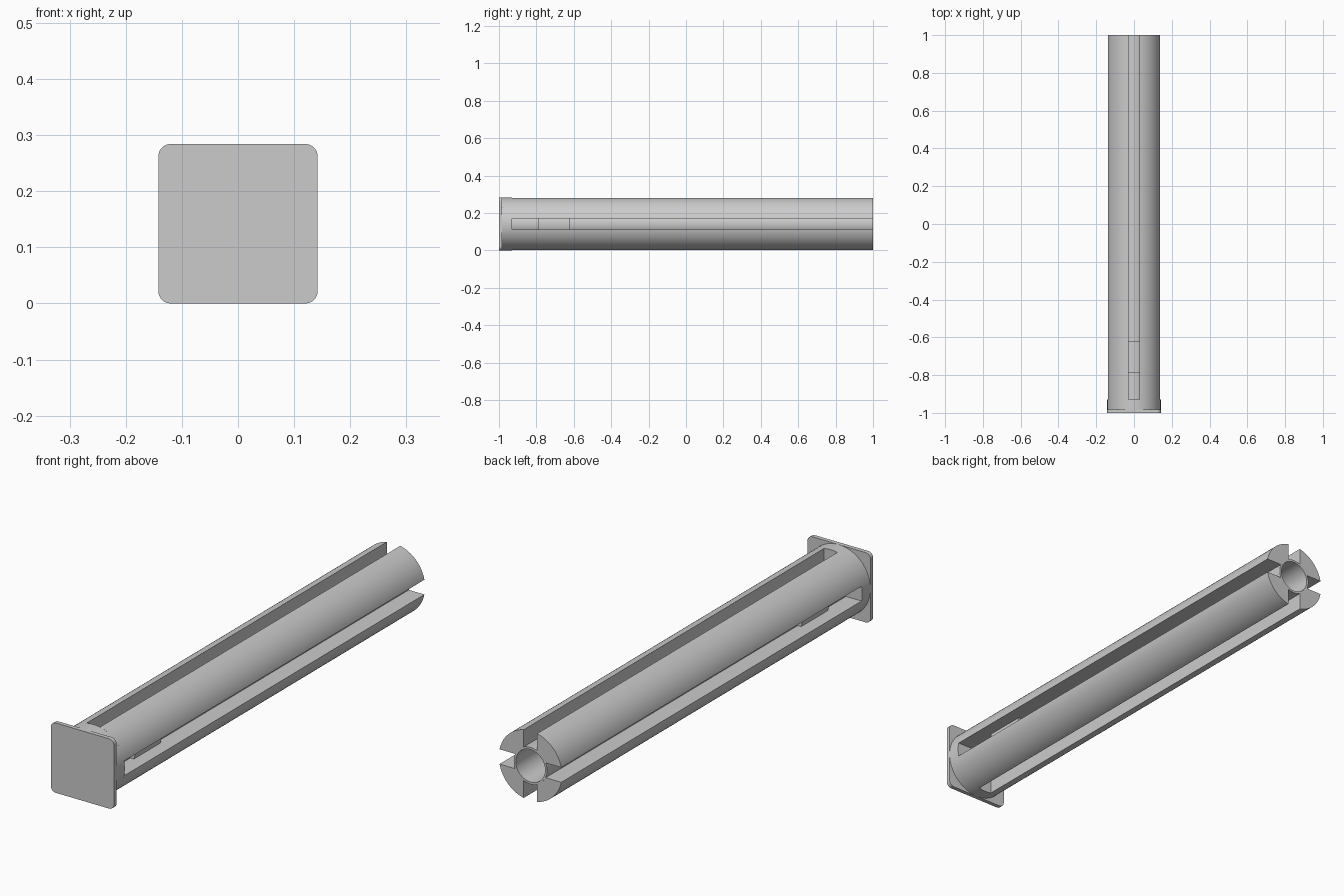
import bpy, math
from mathutils import Vector

cube = bpy.data.objects.get("Cube")
if cube:
    bpy.data.objects.remove(cube)

HALF = 0.142        # plate half width and body radius
CORE = 0.075        # core tube radius
BORE = 0.066
SLOT = 0.03         # half of the slot width
PLATE_BACK = -0.983
SLOT_START = -0.93

grey = bpy.data.materials.new("plain grey")
grey.use_nodes = True
grey.diffuse_color = (0.6, 0.6, 0.6, 1)
grey.node_tree.nodes["Principled BSDF"].inputs["Base Color"].default_value = (0.6, 0.6, 0.6, 1)


def add_object(name, verts, faces):
    mesh = bpy.data.meshes.new(name)
    mesh.from_pydata([Vector(v) + Vector((0, 0, HALF)) for v in verts], [], faces)
    mesh.materials.append(grey)
    obj = bpy.data.objects.new(name, mesh)
    bpy.context.collection.objects.link(obj)
    bpy.ops.object.select_all(action="DESELECT")
    obj.select_set(True)
    bpy.context.view_layer.objects.active = obj
    bpy.ops.object.mode_set(mode="EDIT")
    bpy.ops.mesh.select_all(action="SELECT")
    bpy.ops.mesh.normals_make_consistent(inside=False)
    bpy.ops.object.mode_set(mode="OBJECT")
    bpy.ops.object.shade_smooth_by_angle(angle=math.radians(30))
    return obj


def arc(radius, start, end, steps, cx=0, cz=0):
    angles = [start + (end - start) * i / steps for i in range(steps + 1)]
    return [(cx + radius * math.cos(a), cz + radius * math.sin(a)) for a in angles]


def prism(name, outline, y0, y1):
    """Extrude an x-z outline along y."""
    n = len(outline)
    verts = [(x, y, z) for y in (y0, y1) for x, z in outline]
    faces = [tuple(range(n)), tuple(range(n, 2 * n))]
    faces += [(i, (i + 1) % n, n + (i + 1) % n, n + i) for i in range(n)]
    return add_object(name, verts, faces)


def lathe(name, profile, steps=64):
    """Turn a (radius, y) profile about the long axis, capping both ends."""
    verts = [(x, y, z) for r, y in profile
             for x, z in arc(r, 0, math.tau, steps)[:-1]]
    faces = [(k * steps + i, k * steps + (i + 1) % steps,
              (k + 1) * steps + (i + 1) % steps, (k + 1) * steps + i)
             for k in range(len(profile) - 1) for i in range(steps)]
    last = (len(profile) - 1) * steps
    faces += [tuple(range(steps)), tuple(range(last, last + steps))]
    return add_object(name, verts, faces)


# Square end plate with rounded corners
corner = 0.022
inset = HALF - corner
plate = []
for k, (sx, sz) in enumerate([(1, 1), (-1, 1), (-1, -1), (1, -1)]):
    plate += arc(corner, k * math.pi / 2, (k + 1) * math.pi / 2, 8, sx * inset, sz * inset)
prism("end_plate", plate, -1, PLATE_BACK)

# Solid round base between the plate and the slots
lathe("solid_base", [(HALF, PLATE_BACK), (HALF, SLOT_START)])

# Core tube with an open bore at the back
lathe("core_tube", [(CORE, SLOT_START), (CORE, 1), (BORE, 1), (BORE, 0.83)])

# Raised collar seen inside the slots
lathe("core_collar", [(0.09, -0.79), (0.09, -0.62)])

# Four outer segments separated by straight slots
outer = math.asin(SLOT / HALF)
inner = math.asin(SLOT / CORE)
names = ["upper_left", "upper_right", "lower_right", "lower_left"]
for k, side in enumerate(names):
    q = k * math.pi / 2
    outline = arc(HALF, q + outer, q + math.pi / 2 - outer, 20)
    outline += arc(CORE, q + math.pi / 2 - inner, q + inner, 10)
    prism(side + "_segment", outline, SLOT_START, 1)
